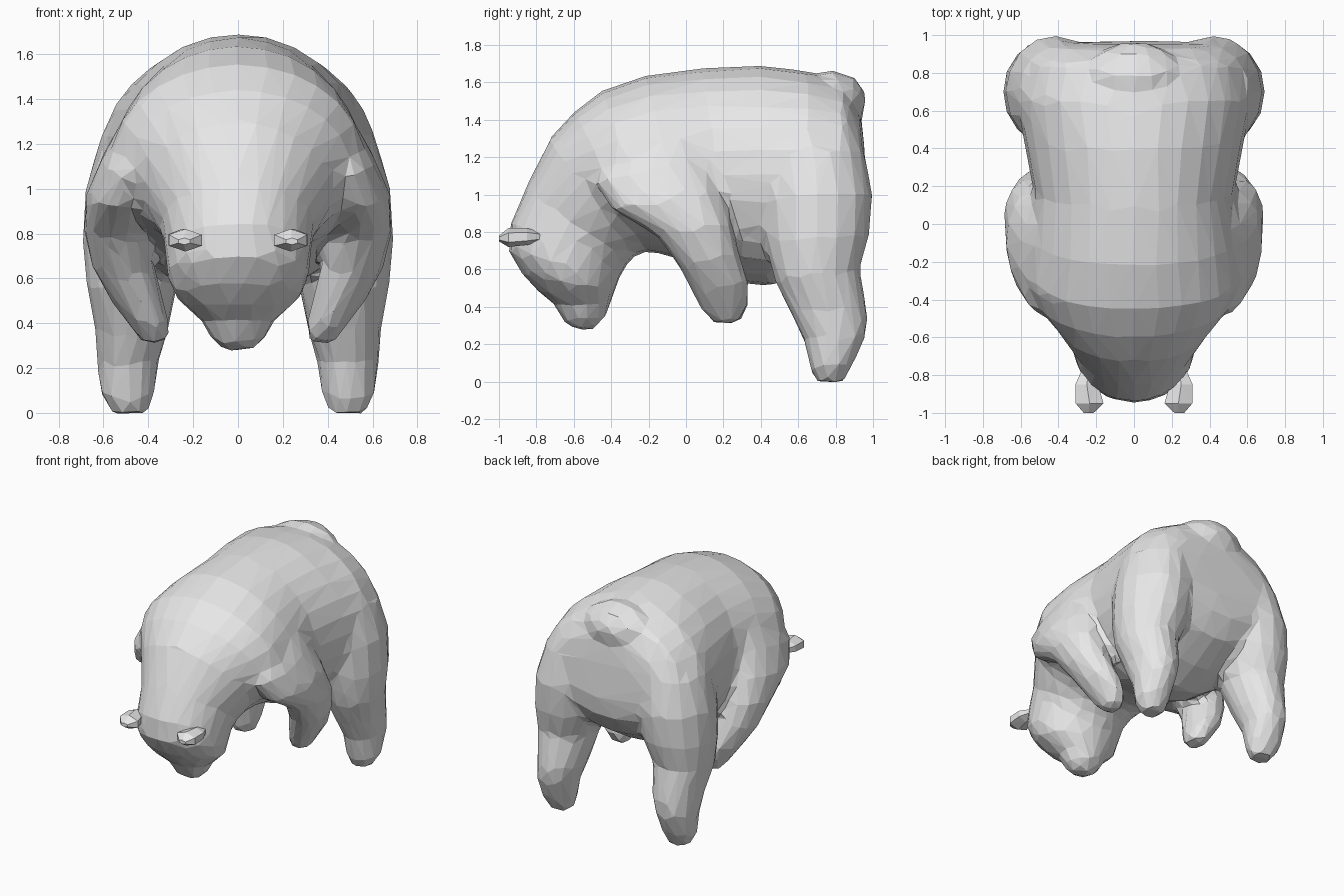
import bpy
import bmesh
from math import cos, sin, pi
from mathutils import Vector

default_cube = bpy.data.objects.get("Cube")
if default_cube:
    bpy.data.objects.remove(default_cube, do_unlink=True)


def make_material(name, colour):
    material = bpy.data.materials.new(name)
    material.use_nodes = True
    material.diffuse_color = colour
    material.node_tree.nodes["Principled BSDF"].inputs["Base Color"].default_value = colour
    return material


fur = make_material("light grey", (0.8, 0.8, 0.8, 1))


def add_loft(bm, rings, sides, mirror=1):
    """Skin a row of elliptical rings.
    Each ring holds the two ends of its diameter in the side plane
    (y, z, y, z), then its half width and the x of its centre."""
    loops = []
    for front_y, front_z, back_y, back_z, half_width, centre_x in rings:
        front = Vector((centre_x, front_y, front_z))
        back = Vector((centre_x, back_y, back_z))
        middle = (front + back) / 2
        reach = (front - back) / 2
        loop = []
        for step in range(sides):
            angle = 2 * pi * step / sides
            point = middle + reach * cos(angle)
            point.x += half_width * sin(angle)
            point.x *= mirror
            loop.append(bm.verts.new(point))
        loops.append(loop)

    for lower, upper in zip(loops, loops[1:]):
        for step in range(sides):
            after = (step + 1) % sides
            bm.faces.new((lower[step], lower[after], upper[after], upper[step]))
    bm.faces.new(loops[0])
    bm.faces.new(loops[-1])


def make_object(name, bm):
    bmesh.ops.recalc_face_normals(bm, faces=bm.faces)
    bmesh.ops.triangulate(bm, faces=bm.faces)
    mesh = bpy.data.meshes.new(name)
    bm.to_mesh(mesh)
    bm.free()
    mesh.materials.append(fur)
    part = bpy.data.objects.new(name, mesh)
    bpy.context.collection.objects.link(part)
    return part


# Torso, neck and hanging head, from rump to nose
torso_rings = [
    (.95, 1.3, .97, 1.0, .3, 0),
    (.93, 1.44, .95, .87, .46, 0),
    (.85, 1.59, .86, .73, .56, 0),
    (.65, 1.66, .65, .6, .62, 0),
    (.4, 1.69, .45, .51, .58, 0),
    (.08, 1.675, .25, .53, .53, 0),
    (-.22, 1.635, .02, .64, .55, 0),
    (-.45, 1.555, -.12, .68, .57, 0),
    (-.6, 1.44, -.22, .7, .51, 0),
    (-.73, 1.3, -.28, .67, .42, 0),
    (-.86, 1.03, -.31, .63, .34, 0),
    (-.94, .84, -.33, .6, .325, 0),
    (-.95, .7, -.36, .55, .32, 0),
    (-.88, .58, -.38, .48, .29, 0),
    (-.79, .48, -.4, .44, .22, 0),
    (-.7, .41, -.41, .39, .15, 0),
    (-.67, .34, -.43, .34, .13, 0),
    (-.61, .28, -.5, .275, .07, 0),
]

# Stubby tail
tail_rings = [
    (.55, 1.6, .8, 1.25, .18, 0),
    (.77, 1.67, .9, 1.38, .25, 0),
    (.9, 1.63, .93, 1.4, .18, 0),
    (.965, 1.54, .95, 1.44, .08, 0),
]

# Front leg: broad shoulder tapering to a paw that swings back and inward
front_leg_rings = [
    (-.28, 1.28, .02, 1.34, .05, .46),
    (-.5, 1.08, .1, 1.19, .13, .48),
    (-.4, .92, .18, 1.02, .15, .53),
    (-.16, .78, .24, .85, .14, .55),
    (-.04, .62, .29, .68, .14, .51),
    (.02, .5, .34, .52, .12, .455),
    (.08, .38, .34, .41, .095, .395),
    (.15, .305, .29, .315, .06, .37),
]

# Hind leg: heavy haunch, heel and small foot
hind_leg_rings = [
    (.5, 1.45, .86, 1.42, .12, .32),
    (.41, 1.25, .95, 1.25, .23, .38),
    (.4, 1.0, 1.0, 1.0, .26, .42),
    (.42, .75, .98, .78, .25, .445),
    (.47, .55, .93, .6, .205, .475),
    (.55, .38, .975, .36, .165, .475),
    (.63, .22, .97, .26, .14, .49),
    (.66, .08, .9, .1, .125, .495),
    (.69, 0, .84, -.01, .08, .485),
]

# Cover the torso, tail and legs with one continuous faceted skin
body_mesh = bmesh.new()
add_loft(body_mesh, torso_rings, 28)
add_loft(body_mesh, tail_rings, 14)
for mirror in (1, -1):
    add_loft(body_mesh, front_leg_rings, 16, mirror)
    add_loft(body_mesh, hind_leg_rings, 16, mirror)
body = make_object("body_head_and_legs", body_mesh)

skin = body.modifiers.new("single skin", 'REMESH')
skin.mode = 'VOXEL'
skin.voxel_size = 0.025
soften = body.modifiers.new("soften joints", 'SMOOTH')
soften.factor = 0.5
soften.iterations = 12
facets = body.modifiers.new("large facets", 'DECIMATE')
facets.ratio = 0.035

# Small ears poking forward from the brow
ear_rings = [
    (-.77, .8, -.77, .75, .04, .24),
    (-.85, .82, -.85, .73, .07, .25),
    (-.95, .82, -.95, .72, .085, .235),
    (-1, .78, -1, .75, .03, .24),
]
for side, mirror in (("left", 1), ("right", -1)):
    ear_mesh = bmesh.new()
    add_loft(ear_mesh, ear_rings, 6, mirror)
    make_object(side + "_ear", ear_mesh)
